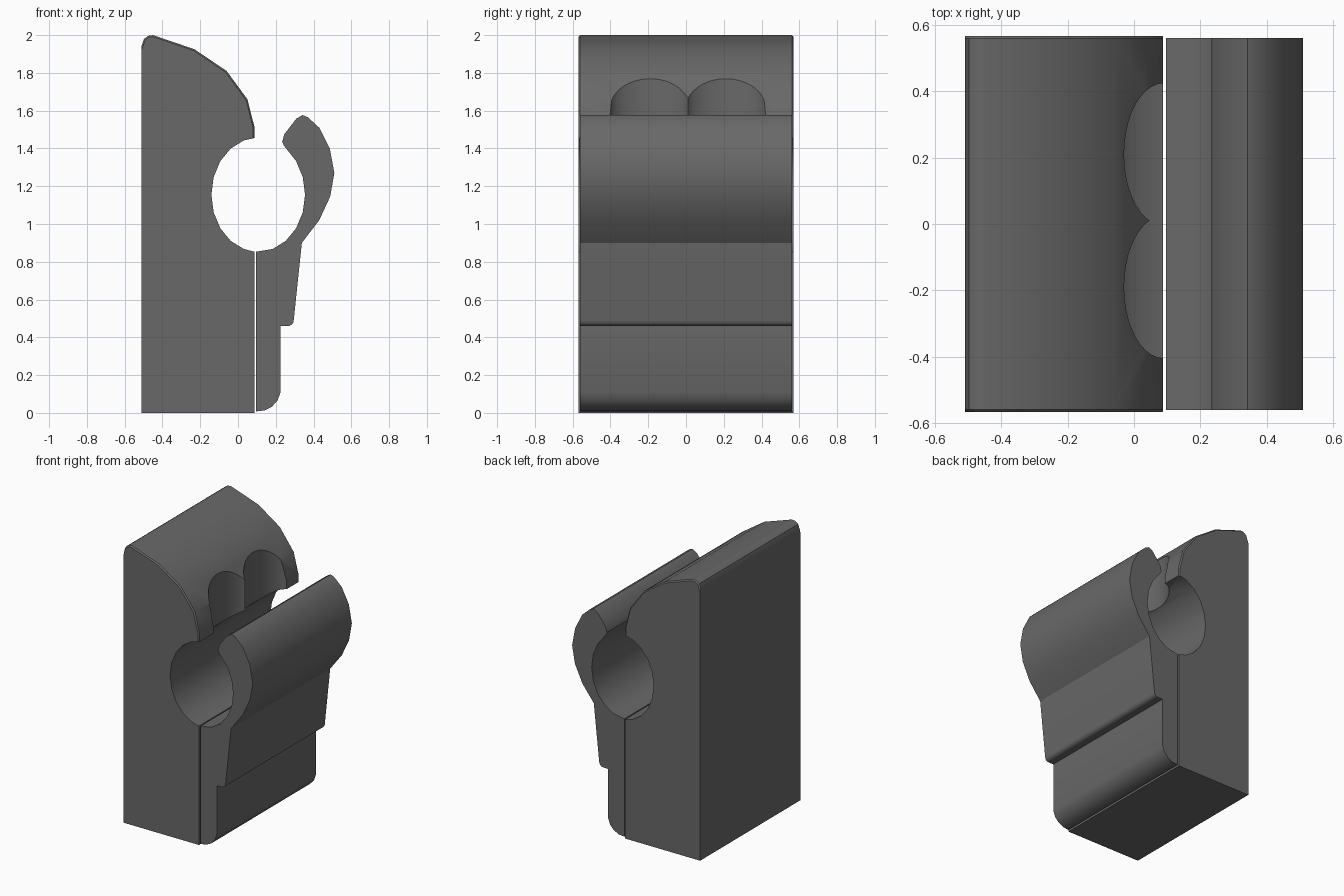
import bpy, bmesh, math

if "Cube" in bpy.data.objects:
    bpy.data.objects.remove(bpy.data.objects["Cube"])

HOLE_X, HOLE_Z, HOLE_RX, HOLE_RZ = 0.107, 1.155, 0.248, 0.302

# Dark grey plastic
dark = bpy.data.materials.new("dark_plastic")
dark.diffuse_color = (0.14, 0.14, 0.14, 1)
dark.use_nodes = True
dark.node_tree.nodes["Principled BSDF"].inputs["Base Color"].default_value = dark.diffuse_color


def hole_arc(start, end, step):
    """Points on the oval hole, 20 sides to the full turn."""
    return [(HOLE_X + HOLE_RX * math.cos(math.radians(a)),
             HOLE_Z + HOLE_RZ * math.sin(math.radians(a)))
            for a in range(start, end, step)]


def finish(obj):
    bpy.ops.object.select_all(action='DESELECT')
    obj.select_set(True)
    bpy.context.view_layer.objects.active = obj
    bpy.ops.object.shade_smooth_by_angle(angle=math.radians(30))


def extrude_profile(name, pts, half, bevel_above=None):
    """Extrude an x-z profile along y, optionally chamfering the upper rims."""
    bm = bmesh.new()
    face = bm.faces.new([bm.verts.new((x, -half, z)) for x, z in pts])
    out = bmesh.ops.extrude_face_region(bm, geom=[face])
    for v in out['geom']:
        if isinstance(v, bmesh.types.BMVert):
            v.co.y = half
    bmesh.ops.recalc_face_normals(bm, faces=bm.faces)
    if bevel_above is not None:
        rim = [e for e in bm.edges
               if abs(e.verts[0].co.y - e.verts[1].co.y) < 1e-5
               and min(v.co.z for v in e.verts) > bevel_above]
        bmesh.ops.bevel(bm, geom=rim, offset=0.008, segments=1,
                        affect='EDGES', profile=0.5)
    mesh = bpy.data.meshes.new(name)
    bm.to_mesh(mesh)
    bm.free()
    mesh.materials.append(dark)
    obj = bpy.data.objects.new(name, mesh)
    bpy.context.collection.objects.link(obj)
    return obj


# Main block with domed top and left half of the hole
block_pts = ([(-0.51, 0), (0.088, 0), (0.088, 0.853)]
             + hole_arc(252, 107, -18)
             + [(0.088, 1.455), (0.088, 1.51), (0.05, 1.66), (-0.06, 1.81),
                (-0.23, 1.925), (-0.45, 2.0), (-0.475, 1.996),
                (-0.498, 1.98), (-0.51, 1.945)])
block = extrude_profile("main_block", block_pts, 0.568, bevel_above=1.446)

# Two finger scallops cut down into the hole
for y in (-0.19, 0.21):
    bpy.ops.mesh.primitive_cylinder_add(vertices=40, radius=1, depth=1,
                                        location=(0.09, y, 1.7))
    cutter = bpy.context.object
    cutter.name = "scallop_cutter"
    cutter.scale = (0.12, 0.215, 1)
    cutter.hide_render = True
    cutter.data.materials.append(dark)
    bpy.context.view_layer.update()
    mod = block.modifiers.new("scallop", 'BOOLEAN')
    mod.operation = 'DIFFERENCE'
    mod.solver = 'EXACT'
    mod.object = cutter
    bpy.context.view_layer.objects.active = block
    bpy.ops.object.modifier_apply(modifier=mod.name)
    bpy.data.objects.remove(cutter)
finish(block)

# Hooked clip with the right half of the hole
clip_pts = ([(0.096, 0.008), (0.14, 0.013), (0.18, 0.033), (0.21, 0.066),
             (0.225, 0.11), (0.225, 0.46), (0.265, 0.46), (0.2765, 0.4623),
             (0.286, 0.469), (0.2927, 0.4785), (0.295, 0.49),
             (0.338, 0.9), (0.43, 1.02), (0.488, 1.145),
             (0.51, 1.27), (0.486, 1.4), (0.43, 1.51), (0.37, 1.565),
             (0.342, 1.577), (0.308, 1.557), (0.245, 1.475),
             (0.234, 1.435), (0.243, 1.415)]
            + hole_arc(36, -90, -18)
            + [(0.096, 0.853)])
clip = extrude_profile("hooked_clip", clip_pts, 0.562)
finish(clip)
